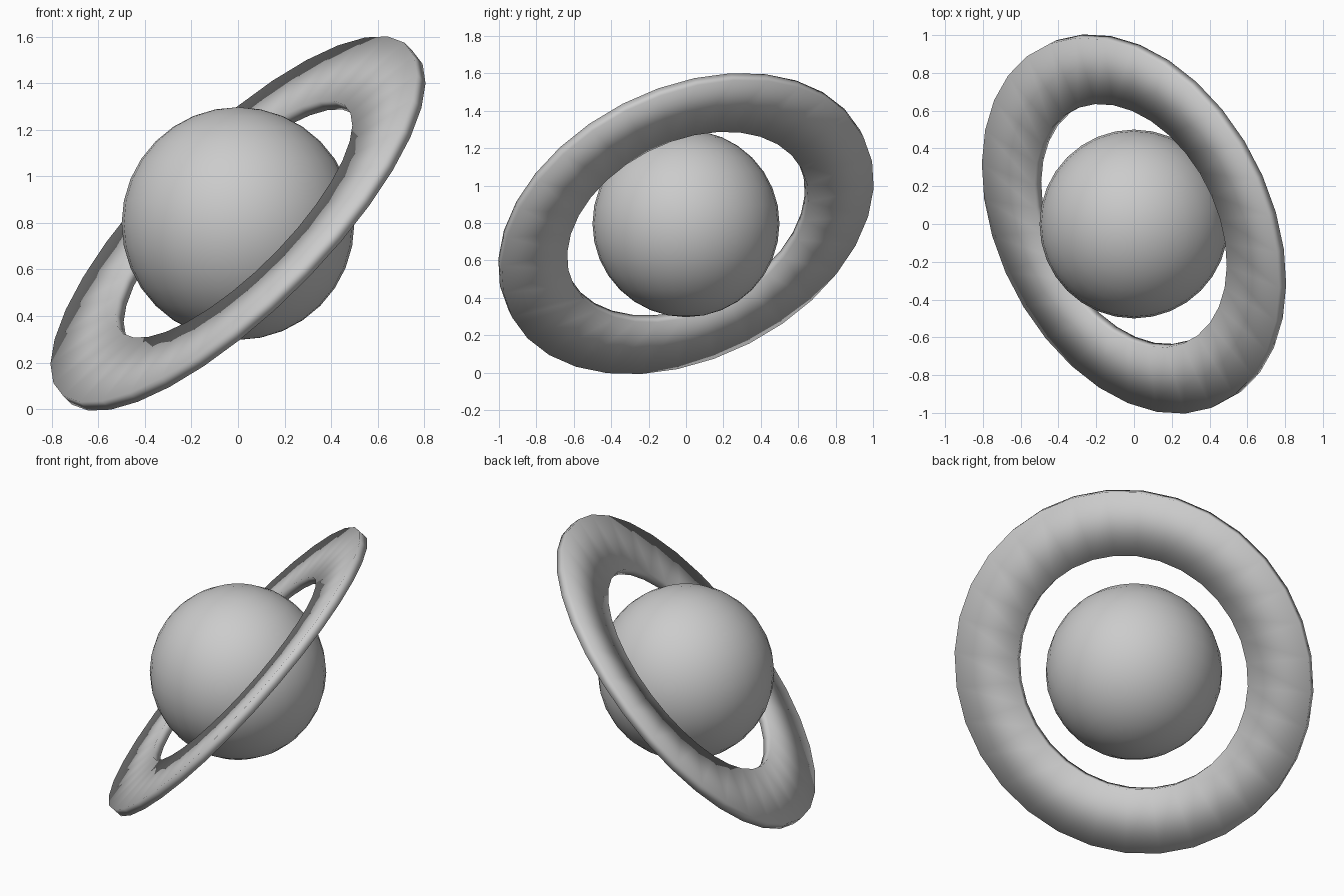
import bpy, bmesh, math
from mathutils import Vector, Matrix

if "Cube" in bpy.data.objects:
    bpy.data.objects.remove(bpy.data.objects["Cube"])

CENTRE = Vector((0, 0, 0.797))

# planet: a smooth ball
bpy.ops.mesh.primitive_uv_sphere_add(segments=32, ring_count=16, radius=0.5, location=CENTRE)
planet = bpy.context.object
planet.name = "planet"
bpy.ops.object.shade_smooth()

# ring: a thin flat band with a rectangular section, swept round and tilted
R_IN, R_OUT, HALF_THICK, SEGMENTS = 0.684, 1.056, 0.028, 32
section = [(R_OUT, -HALF_THICK), (R_OUT, HALF_THICK), (R_IN, HALF_THICK), (R_IN, -HALF_THICK)]
bm = bmesh.new()
loops = []
for i in range(SEGMENTS):
    a = 2 * math.pi * i / SEGMENTS
    loops.append([bm.verts.new((r * math.cos(a), r * math.sin(a), z)) for r, z in section])
for i in range(SEGMENTS):
    p, q = loops[i], loops[(i + 1) % SEGMENTS]
    for k in range(4):
        n = (k + 1) % 4
        bm.faces.new((p[k], q[k], q[n], p[n])).smooth = True
bmesh.ops.recalc_face_normals(bm, faces=bm.faces)
tilt = Vector((0, 0, 1)).rotation_difference(Vector((-2, -1, 2)).normalized())
bm.transform(Matrix.Translation(CENTRE) @ tilt.to_matrix().to_4x4())
mesh = bpy.data.meshes.new("planet_ring")
bm.to_mesh(mesh)
bm.free()
bpy.context.collection.objects.link(bpy.data.objects.new("planet_ring", mesh))
